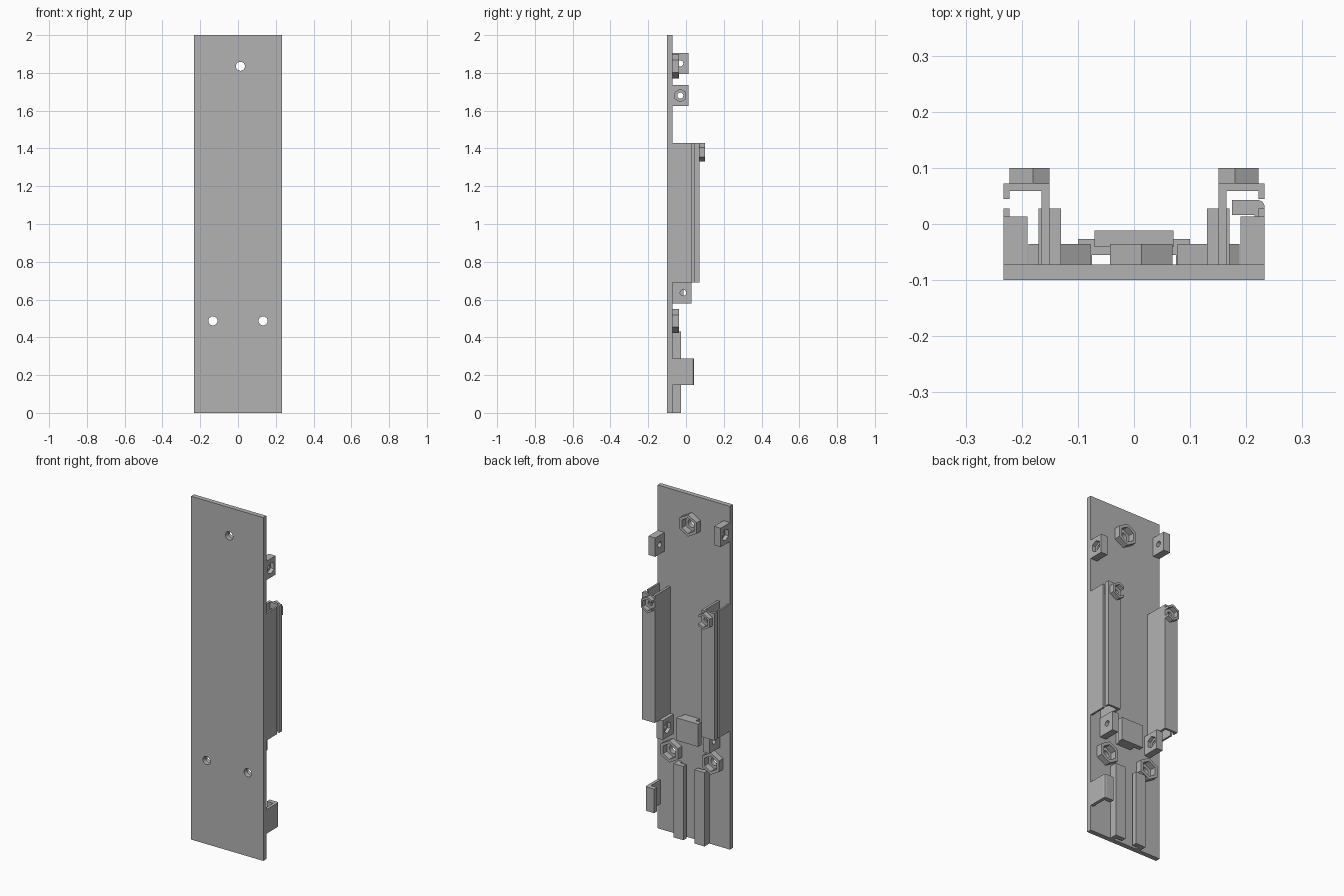
import bpy, bmesh, math

old = bpy.data.objects.get("Cube")
if old:
    bpy.data.objects.remove(old, do_unlink=True)

grey = bpy.data.materials.new("plain_grey")
grey.use_nodes = True
COLOUR = (0.45, 0.45, 0.45, 1)
grey.diffuse_color = COLOUR
grey.node_tree.nodes["Principled BSDF"].inputs["Base Color"].default_value = COLOUR

BACK = -0.072      # rear surface of the plate
SINK = BACK - 0.004  # parts are sunk slightly into the plate


def prism(name, outline, axis, lo, hi):
    """Extrude a 2D outline along an axis."""
    place = {"x": lambda a, b, t: (t, a, b),
             "y": lambda a, b, t: (a, t, b),
             "z": lambda a, b, t: (a, b, t)}[axis]
    bm = bmesh.new()
    ends = [[bm.verts.new(place(a, b, t)) for a, b in outline] for t in (lo, hi)]
    bm.faces.new(ends[0])
    bm.faces.new(ends[1])
    n = len(outline)
    for i in range(n):
        j = (i + 1) % n
        bm.faces.new((ends[0][i], ends[0][j], ends[1][j], ends[1][i]))
    bmesh.ops.recalc_face_normals(bm, faces=bm.faces)
    mesh = bpy.data.meshes.new(name)
    bm.to_mesh(mesh)
    bm.free()
    mesh.materials.append(grey)
    ob = bpy.data.objects.new(name, mesh)
    bpy.context.collection.objects.link(ob)
    return ob


def rect(a0, a1, b0, b1):
    return [(a0, b0), (a1, b0), (a1, b1), (a0, b1)]


def ngon(a, b, r, n=6):
    """Regular polygon with a corner pointing up."""
    return [(a + r * math.sin(math.tau * i / n), b + r * math.cos(math.tau * i / n))
            for i in range(n)]


def cut(ob, outline, axis, lo, hi):
    """Subtract an extruded outline from an object."""
    tool = prism("cutter", outline, axis, lo, hi)
    tool.hide_render = True
    mod = ob.modifiers.new("cut", "BOOLEAN")
    mod.operation, mod.solver, mod.object = "DIFFERENCE", "EXACT", tool
    bpy.context.view_layer.objects.active = ob
    bpy.ops.object.modifier_apply(modifier=mod.name)
    bpy.data.objects.remove(tool, do_unlink=True)


def mirrored(points, side):
    return [(side * a, b) for a, b in points]


# Base plate with three screw holes, each with a hexagonal nut holder behind
plate = prism("base_plate", rect(-0.233, 0.233, 0, 2), "y", -0.1, BACK)
for label, x, z in (("top", 0.013, 1.835), ("left", 0.133, 0.487), ("right", -0.133, 0.487)):
    cut(plate, ngon(x, z, 0.024, 24), "y", -0.2, 0)
    holder = prism(label + "_nut_holder", ngon(x, z, 0.064), "y", BACK, -0.036)
    cut(holder, ngon(x, z, 0.045), "y", -0.2, 0)


def lug(name, x0, x1, z0, z1, depth, hole_y, pocket_side):
    """Drilled block with a hexagonal pocket on one face."""
    ob = prism(name, rect(SINK, depth, z0, z1), "x", x0, x1)
    z = (z0 + z1) / 2
    cut(ob, ngon(hole_y, z, 0.016, 20), "x", x0 - 0.1, x1 + 0.1)
    mid = (x0 + x1) / 2
    lo, hi = (mid, x1 + 0.1) if pocket_side > 0 else (x0 - 0.1, mid)
    cut(ob, ngon(hole_y, z, 0.033), "x", lo, hi)


# Upper lugs sit at different heights, pockets facing outward
lug("left_upper_lug", 0.19, 0.233, 1.625, 1.735, 0.013, -0.03, 1)
lug("right_upper_lug", -0.233, -0.19, 1.795, 1.905, 0.013, -0.03, -1)

for side, label in ((1, "left"), (-1, "right")):
    # Lower lugs, pockets facing inward
    x0, x1 = sorted((side * 0.13, side * 0.17))
    lug(label + "_lower_lug", x0, x1, 0.58, 0.692, 0.028, -0.015, -side)

    # Slotted channel: outer wall, plus inner wall with roof and lip
    outer = rect(0.222, 0.233, SINK, 0.028)
    prism(label + "_channel_outer_wall", mirrored(outer, side), "z", 0.69, 1.43)
    hood = [(0.151, SINK), (0.165, SINK), (0.165, 0.059), (0.222, 0.059),
            (0.222, 0.045), (0.233, 0.045), (0.233, 0.072), (0.151, 0.072)]
    roof = prism(label + "_channel_hood", mirrored(hood, side), "z", 0.69, 1.43)
    x = side * 0.18
    cut(roof, ngon(x, 1.38, 0.014, 20), "y", 0.05, 0.1)

    # Small nut holder on the channel, trimmed flush with the inner wall
    holder = prism(label + "_channel_nut_holder", ngon(x, 1.38, 0.048), "y", 0.072, 0.1)
    cut(holder, ngon(x, 1.38, 0.034), "y", 0, 0.2)
    a0, a1 = sorted((side * 0.05, side * 0.151))
    cut(holder, rect(a0, a1, 1.2, 1.6), "y", 0, 0.2)

    # Lower guide rail with an inward lip
    guide = [(0.075, SINK), (0.1, SINK), (0.1, -0.027), (0.036, -0.027),
             (0.036, -0.055), (0.075, -0.055)]
    prism(label + "_guide_rail", mirrored(guide, side), "z", 0, 0.43)

# Central retaining tab on a stem
tab = [(-0.035, SINK), (0.06, SINK), (0.06, -0.041), (0.07, -0.041),
       (0.07, -0.012), (-0.07, -0.012), (-0.07, -0.041), (-0.035, -0.041)]
prism("centre_tab", tab, "z", 0.578, 0.71)

# Hook on one lower edge, with an inward lip and softened corner
hook = [(0.215, SINK), (0.233, SINK), (0.233, 0.032), (0.229, 0.04),
        (0.221, 0.043), (0.175, 0.043), (0.175, 0.016), (0.215, 0.016)]
prism("edge_hook", hook, "z", 0.147, 0.287)
